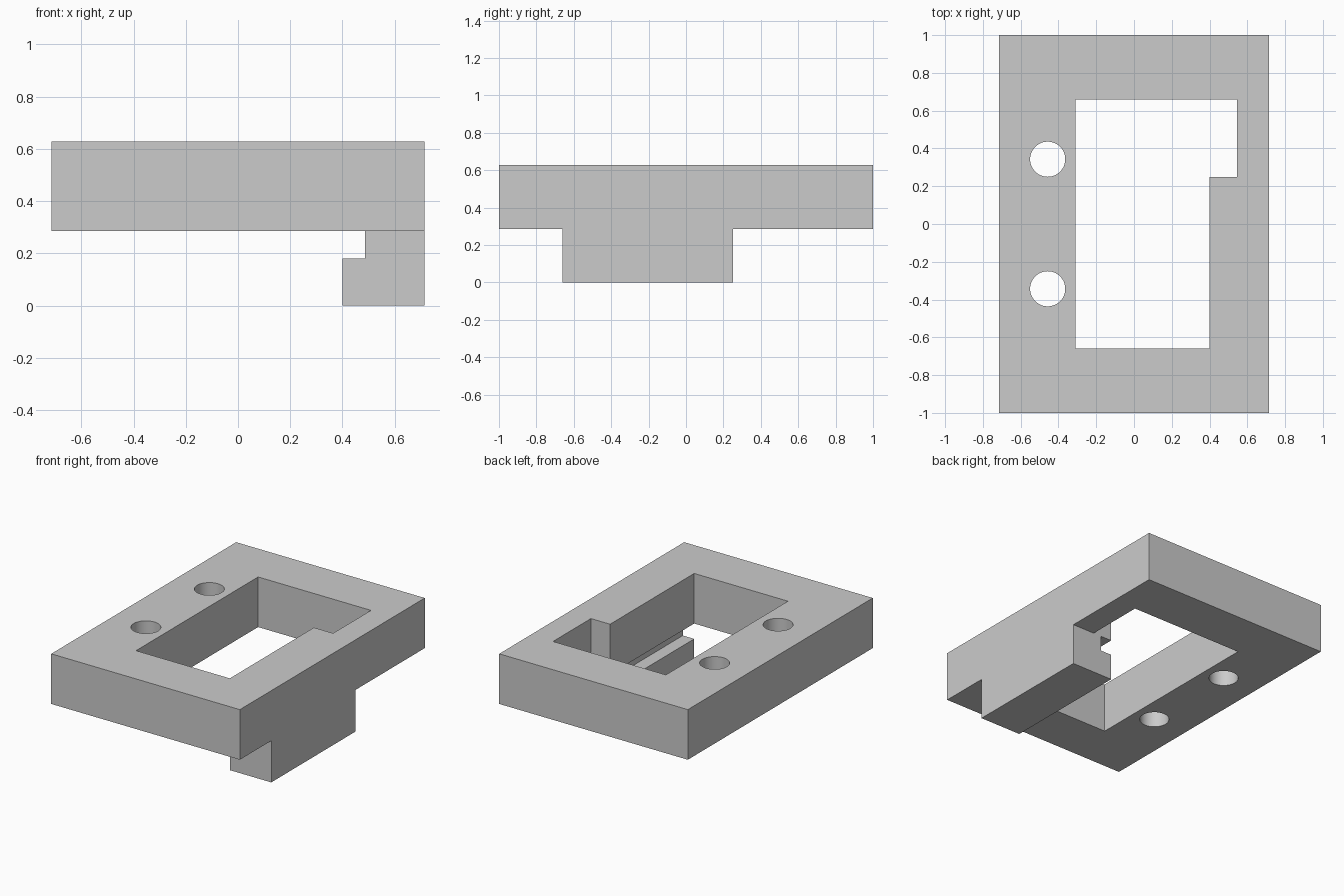
import bpy
import bmesh
import math
from mathutils import Vector

cube = bpy.data.objects.get("Cube")
if cube:
    bpy.data.objects.remove(cube, do_unlink=True)

# Main dimensions
HALF_X, HALF_Y = 0.714, 1.0
PLATE_Z, TOP_Z = 0.285, 0.628
IN_L, IN_R, IN_Y = -0.31, 0.545, 0.66
JAW_X, JAW_END = 0.40, 0.25
HOLE_X, HOLE_Y, HOLE_R = -0.457, 0.343, 0.093

grey = bpy.data.materials.new("light_grey")
grey.use_nodes = True
grey.diffuse_color = (0.6, 0.6, 0.6, 1)
grey.node_tree.nodes["Principled BSDF"].inputs["Base Color"].default_value = grey.diffuse_color


def prism(name, outline, place, start, end):
    """Extrude a closed 2D outline; place(u, v, w) maps it into space."""
    bm = bmesh.new()
    face = bm.faces.new([bm.verts.new(place(u, v, start)) for u, v in outline])
    step = Vector(place(0, 0, end)) - Vector(place(0, 0, start))
    made = bmesh.ops.extrude_face_region(bm, geom=[face])["geom"]
    bmesh.ops.translate(bm, vec=step, verts=[g for g in made if isinstance(g, bmesh.types.BMVert)])
    bmesh.ops.recalc_face_normals(bm, faces=bm.faces)
    mesh = bpy.data.meshes.new(name)
    bm.to_mesh(mesh)
    bm.free()
    mesh.materials.append(grey)
    obj = bpy.data.objects.new(name, mesh)
    bpy.context.collection.objects.link(obj)
    return obj


def upright(u, v, w):
    return (u, v, w)


def lengthwise(u, v, w):
    return (u, w, v)


def combine(target, tool, operation):
    mod = target.modifiers.new(tool.name, "BOOLEAN")
    mod.object, mod.operation, mod.solver = tool, operation, "EXACT"
    bpy.context.view_layer.objects.active = target
    bpy.ops.object.modifier_apply(modifier=mod.name)
    bpy.data.objects.remove(tool, do_unlink=True)


# Rectangular plate
frame = prism("slotted_frame",
              [(-HALF_X, -HALF_Y), (HALF_X, -HALF_Y), (HALF_X, HALF_Y), (-HALF_X, HALF_Y)],
              upright, PLATE_Z, TOP_Z)

# Stepped window through the plate
window = prism("window_cutter",
               [(IN_L, -IN_Y), (JAW_X, -IN_Y), (JAW_X, JAW_END),
                (IN_R, JAW_END), (IN_R, IN_Y), (IN_L, IN_Y)],
               upright, 0, 1)
combine(frame, window, "DIFFERENCE")

# Two bolt holes
SIDES = 48
for side in (-1, 1):
    ring = [(HOLE_X + HOLE_R * math.cos(math.tau * i / SIDES),
             side * HOLE_Y + HOLE_R * math.sin(math.tau * i / SIDES)) for i in range(SIDES)]
    combine(frame, prism("bolt_hole_cutter", ring, upright, 0, 1), "DIFFERENCE")

# Hooked jaw under the plate, leaving a groove above its lip
jaw = prism("hooked_jaw",
            [(JAW_X, 0), (HALF_X, 0), (HALF_X, PLATE_Z),
             (0.486, PLATE_Z), (0.486, 0.18), (JAW_X, 0.18)],
            lengthwise, -IN_Y, JAW_END)
combine(frame, jaw, "UNION")

# Smooth hole walls, crisp edges
bpy.ops.object.select_all(action="DESELECT")
frame.select_set(True)
bpy.context.view_layer.objects.active = frame
bpy.ops.object.shade_smooth_by_angle(angle=math.radians(30))
